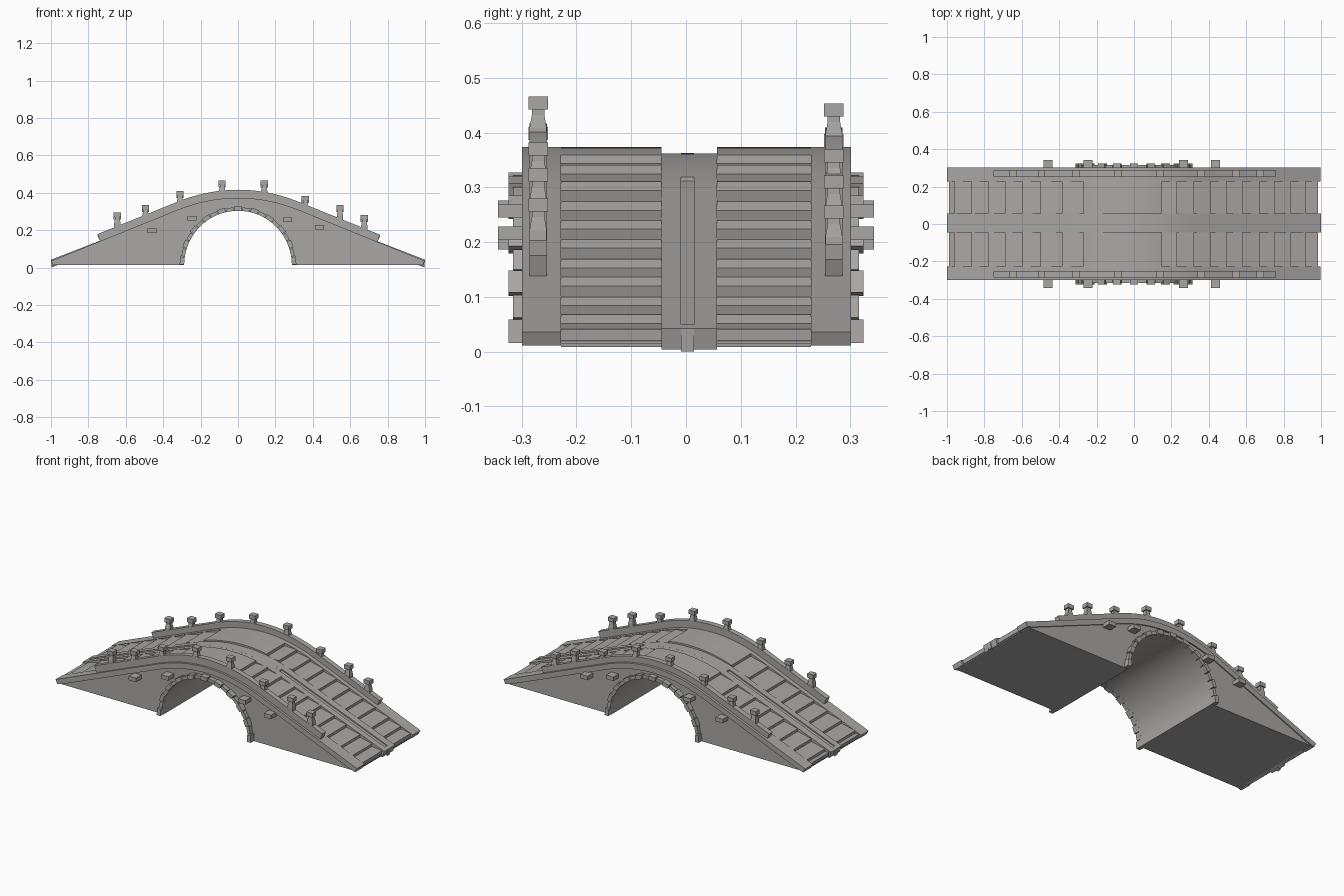
import bpy, bmesh, math

if "Cube" in bpy.data.objects:
    bpy.data.objects.remove(bpy.data.objects["Cube"])

stone = bpy.data.materials.new("grey stone")
stone.diffuse_color = (0.40, 0.385, 0.375, 1)
stone.use_nodes = True
stone.node_tree.nodes["Principled BSDF"].inputs["Base Color"].default_value = stone.diffuse_color


def deck(x):
    """Height of the walkway: straight ramps joined by a parabolic crown."""
    a, s = 0.33, 0.405
    x = abs(x)
    if x > a:
        return 0.035 + s * (1 - x)
    return 0.035 + s * (1 - a) + s * (a * a - x * x) / (2 * a)


def finish(name, bm, smooth=True):
    bmesh.ops.recalc_face_normals(bm, faces=bm.faces)
    me = bpy.data.meshes.new(name)
    bm.to_mesh(me)
    bm.free()
    ob = bpy.data.objects.new(name, me)
    bpy.context.collection.objects.link(ob)
    me.materials.append(stone)
    if smooth:
        bpy.ops.object.select_all(action='DESELECT')
        ob.select_set(True)
        bpy.context.view_layer.objects.active = ob
        bpy.ops.object.shade_smooth_by_angle(angle=math.radians(25))
    return ob


def extrude_y(name, pts, y0, y1, smooth=True):
    """Prism from an x-z outline."""
    bm = bmesh.new()
    a = [bm.verts.new((x, y0, z)) for x, z in pts]
    b = [bm.verts.new((x, y1, z)) for x, z in pts]
    n = len(pts)
    bm.faces.new(a)
    bm.faces.new(b[::-1])
    for i in range(n):
        j = (i + 1) % n
        bm.faces.new((a[i], a[j], b[j], b[i]))
    return finish(name, bm, smooth)


def xs(x0, x1, n=48):
    return [x0 + (x1 - x0) * i / n for i in range(n + 1)]


def strip(name, x0, x1, top, bottom, y0, y1, slant=0.012):
    """Band following the deck, with ends square to the slope."""
    up = [(x, top(x)) for x in xs(x0, x1)]
    lo = [(x, bottom(x)) for x in xs(x0 + slant, x1 - slant)]
    return extrude_y(name, up + lo[::-1], y0, y1)


def box(bm, cx, cy, cz, sx, sy, sz):
    r = bmesh.ops.create_cube(bm, size=1)
    for v in r["verts"]:
        v.co = (cx + v.co.x * sx, cy + v.co.y * sy, cz + v.co.z * sz)


# main body with the arched opening
RX, RZ, Z0 = 0.288, 0.29, 0.014
arch = [(RX * math.cos(t), Z0 + RZ * math.sin(t))
        for t in [math.pi * i / 40 for i in range(41)]]
body = [(x, max(deck(x) - 0.022, Z0 + 0.002)) for x in xs(-0.985, 0.985, 60)]
extrude_y("bridge_body", [(-0.985, Z0)] + body + [(0.985, Z0)] + arch,
          -0.292, 0.294)

# edge bands on both sides of the walkway
for side, y0, y1 in (("front", -0.299, -0.228), ("back", 0.228, 0.301)):
    strip(side + "_edge_band", -1, 0.998, deck,
          lambda x: max(deck(x) - 0.034, 0.011), y0, y1)

# stepped ramps: sloped treads, each dropping at its outer end
left = [-0.27, -0.385, -0.50, -0.60, -0.69, -0.78, -0.87, -0.96, -0.99]
right = [0.15, 0.23, 0.32, 0.41, 0.495, 0.58, 0.67, 0.75, 0.84, 0.92, 0.985]
DROP = 0.016


def treads(marks):
    pts = []
    for i, (a, b) in enumerate(zip(marks, marks[1:])):
        pts += [(a, deck(a) - DROP), (b, deck(b))]
    return pts


outline = treads(left)[::-1] + [(x, deck(x)) for x in xs(-0.27, 0.15, 16)] + treads(right)
floor = [(x, max(deck(x) - 0.04, 0.008)) for x in xs(-0.98, 0.98, 40)]
for side, y0, y1 in (("front", -0.228, -0.045), ("back", 0.057, 0.228)):
    extrude_y(side + "_steps", outline + floor[::-1], y0, y1, False)


# central ramp: two rails, a sunken groove and a filled crown
def rail_top(x):
    return deck(x) + 0.007 - 0.018 * (1 - abs(x))


def rail_low(x):
    return max(deck(x) - 0.036, 0.0)


strip("centre_ramp_front_rail", -1, 1, rail_top, rail_low, -0.045, -0.009)
strip("centre_ramp_back_rail", -1, 1, rail_top, rail_low, 0.015, 0.057)
strip("centre_ramp_groove", -0.99, 0.99, lambda x: rail_top(x) - 0.007,
      rail_low, -0.009, 0.015)
strip("centre_ramp_crown", -0.28, 0.28, rail_top, rail_low, -0.009, 0.015, 0)
for s, label in ((-1, "left"), (1, "right")):
    a, b = sorted((s * 0.98, s * 1.0))
    strip("centre_ramp_%s_end" % label, a, b, rail_top, rail_low,
          -0.009, 0.015, 0.004)

# parapets
for side, y in (("front", -0.27), ("back", 0.27)):
    d = 0.043 if y < 0 else 0.036
    strip(side + "_parapet", -0.752, 0.76, lambda x: deck(x) + d,
          lambda x: deck(x) - 0.01, y - 0.016, y + 0.016, 0.018)

# posts: square stacked sections with a flat cap
posts = [(-0.645, 0.295), (-0.495, 0.335), (-0.31, 0.41), (-0.085, 0.466),
         (0.14, 0.466), (0.36, 0.382), (0.545, 0.335), (0.675, 0.28)]
for side, y, low in (("front", -0.27, 0), ("back", 0.27, 0.013)):
    bm = bmesh.new()
    for x, top in posts:
        top -= low
        sections = [(deck(x) - 0.005, 0.017), (top - 0.058, 0.017),
                    (top - 0.034, 0.0125), (top - 0.024, 0.0125),
                    (top - 0.024, 0.0195), (top, 0.0195)]
        rings = [[bm.verts.new((x + i * w, y + j * w * 0.92, z))
                  for i, j in ((-1, -1), (1, -1), (1, 1), (-1, 1))]
                 for z, w in sections]
        for r0, r1 in zip(rings, rings[1:]):
            for i in range(4):
                j = (i + 1) % 4
                bm.faces.new((r0[i], r0[j], r1[j], r1[i]))
        bm.faces.new(rings[0][::-1])
        bm.faces.new(rings[-1])
    finish(side + "_posts", bm, False)

# arch ring stones, alternating in projection, and projecting side blocks
blocks = [(-0.46, 0.198), (-0.245, 0.264), (0.265, 0.257), (0.435, 0.216)]
N = 21
for side, s in (("front", -1), ("back", 1)):
    bm = bmesh.new()
    for k in range(N):
        t0 = math.pi * (k + 0.04) / N
        t1 = math.pi * (k + 0.96) / N
        out = 0.324 if k % 2 == 0 else 0.316
        thick = 0.024 if k % 2 == 0 else 0.019
        ring = []
        for y in (s * 0.28, s * out):
            ring.append([bm.verts.new(((RX + e) * math.cos(t), y,
                                       Z0 + (RZ + e) * math.sin(t)))
                         for t, e in ((t0, 0), (t0, thick), (t1, thick), (t1, 0))])
        a, b = ring
        bm.faces.new(a)
        bm.faces.new(b[::-1])
        for i in range(4):
            j = (i + 1) % 4
            bm.faces.new((a[i], a[j], b[j], b[i]))
    finish(side + "_arch_stones", bm, False)

    bm = bmesh.new()
    for x, z in blocks:
        box(bm, x, s * 0.315, z, 0.048, 0.056, 0.024)
    finish(side + "_side_blocks", bm, False)
